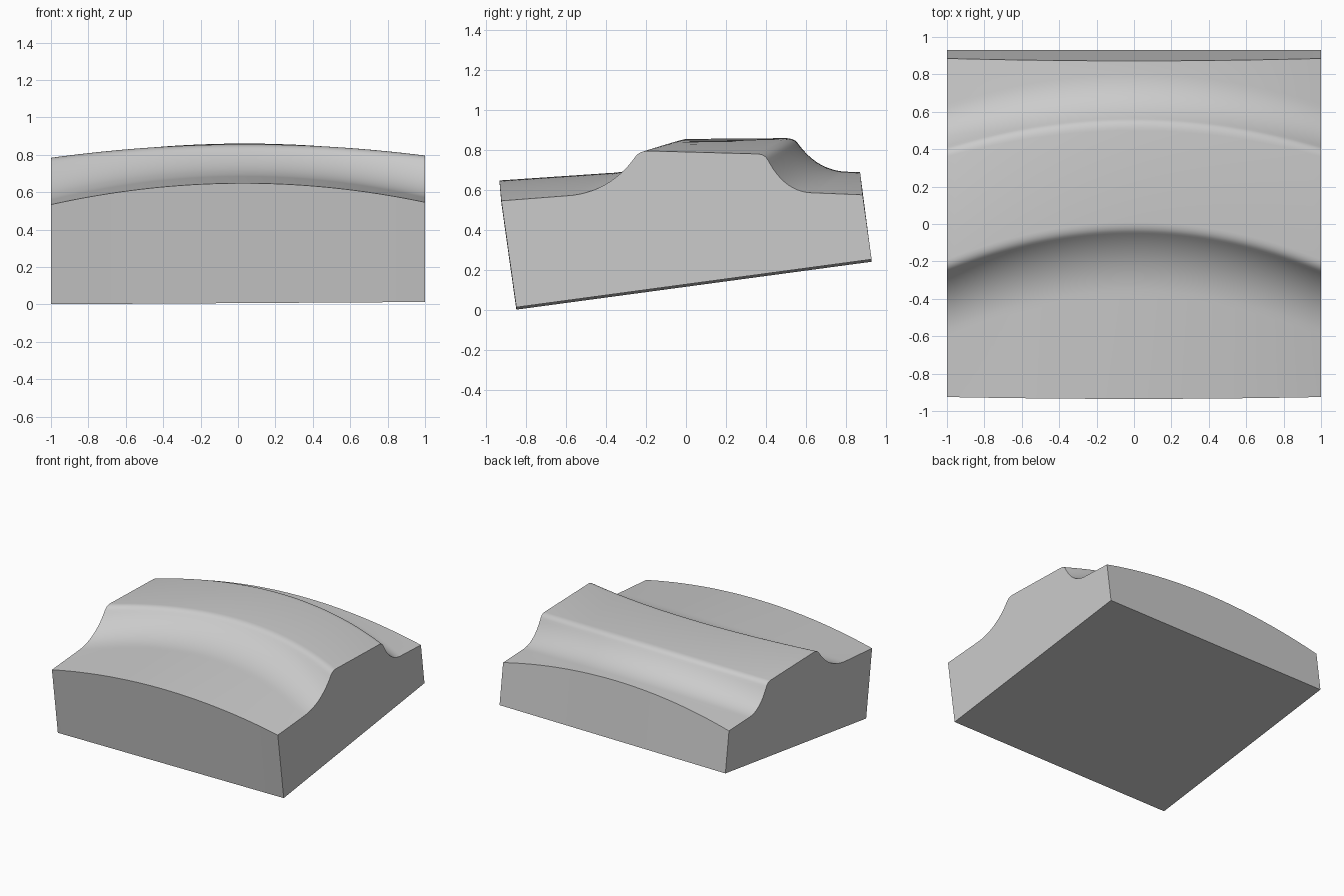
import bpy
import bmesh
import math
from mathutils import Vector
from mathutils.geometry import interpolate_bezier

if "Cube" in bpy.data.objects:
    bpy.data.objects.remove(bpy.data.objects["Cube"])

COLUMNS = 48      # slices across the width
ROLL = 0.006      # slight sideways lean

# Outline at the side walls: straight runs joined by four Bezier bends
EDGE = dict(
    front=(-0.925, 0.54),
    bends=[[(-0.60, 0.565), (-0.42, 0.575), (-0.31, 0.68), (-0.255, 0.76)],
           [(-0.255, 0.76), (-0.24, 0.78), (-0.22, 0.79), (-0.19, 0.79)],
           [(0.36, 0.775), (0.38, 0.774), (0.40, 0.765), (0.41, 0.745)],
           [(0.41, 0.745), (0.46, 0.65), (0.53, 0.58), (0.64, 0.58)]],
    back=(0.885, 0.57))

# Outline on the centre line, where the ridge is higher and further back
CENTRE = dict(
    front=(-0.935, 0.648),
    bends=[[(-0.39, 0.685), (-0.22, 0.69), (-0.11, 0.77), (-0.05, 0.83)],
           [(-0.05, 0.83), (-0.035, 0.848), (-0.015, 0.855), (0.01, 0.856)],
           [(0.50, 0.86), (0.53, 0.86), (0.55, 0.85), (0.56, 0.835)],
           [(0.56, 0.835), (0.60, 0.78), (0.67, 0.70), (0.80, 0.692)]],
    back=(0.872, 0.69))

BASE = [(0.93, 0.247), (-0.85, 0.007)]   # sloping underside


def outline(spec):
    """Closed outline in the y-z plane, front to back and then underneath."""
    points = [Vector((0, *spec["front"]))]
    for bend, steps in zip(spec["bends"], (16, 6, 6, 16)):
        a, h1, h2, b = [Vector((0, *p)) for p in bend]
        for p in interpolate_bezier(a, h1, h2, b, steps):
            if (p - points[-1]).length > 0.0001:
                points.append(p)
    points.append(Vector((0, *spec["back"])))
    return points + [Vector((0, *p)) for p in BASE]


# Sweep the outline across the width, arching it towards the centre
edge, centre = outline(EDGE), outline(CENTRE)
bm = bmesh.new()
rings = []
for i in range(COLUMNS + 1):
    x = 2 * i / COLUMNS - 1
    ring = []
    for a, b in zip(edge, centre):
        p = a.lerp(b, 1 - x * x)
        ring.append(bm.verts.new((x, p.y, p.z + ROLL * x)))
    rings.append(ring)

count = len(edge)
for r, s in zip(rings, rings[1:]):
    for j in range(count):
        k = (j + 1) % count
        bm.faces.new((r[j], r[k], s[k], s[j]))
bm.faces.new(rings[0])
bm.faces.new(rings[-1])
bmesh.ops.recalc_face_normals(bm, faces=bm.faces)

mesh = bpy.data.meshes.new("curved_ridge_block")
bm.to_mesh(mesh)
bm.free()
block = bpy.data.objects.new("curved_ridge_block", mesh)
bpy.context.collection.objects.link(block)

# Plain grey surface
grey = bpy.data.materials.new("light_grey")
grey.use_nodes = True
colour = (0.6, 0.6, 0.6, 1)
grey.diffuse_color = colour
grey.node_tree.nodes["Principled BSDF"].inputs["Base Color"].default_value = colour
mesh.materials.append(grey)

# Smooth bends with crisp outer edges
bpy.ops.object.select_all(action="DESELECT")
block.select_set(True)
bpy.context.view_layer.objects.active = block
bpy.ops.object.shade_smooth_by_angle(angle=math.radians(35))
